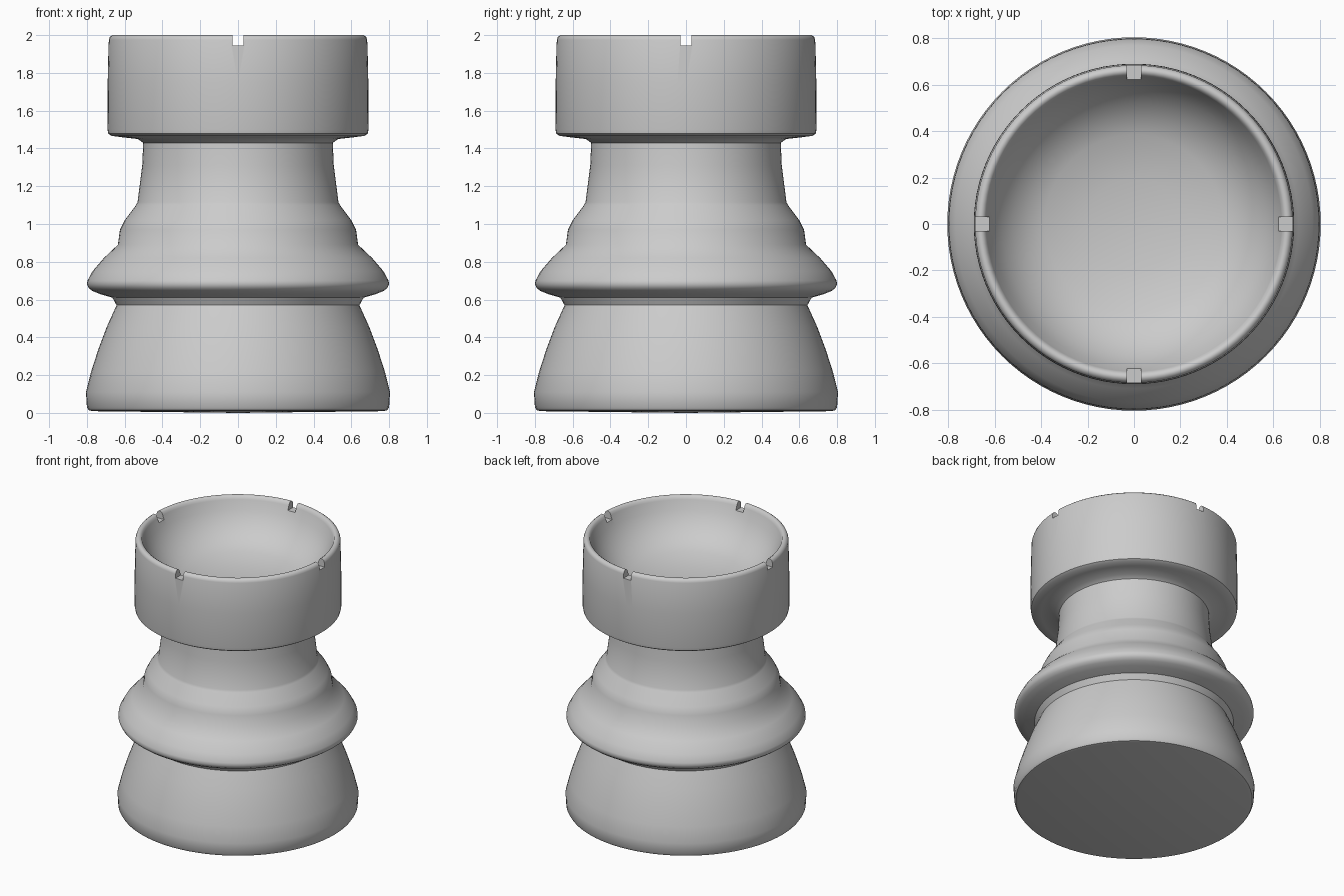
import bpy, bmesh, math
from mathutils import Matrix

if "Cube" in bpy.data.objects:
    bpy.data.objects.remove(bpy.data.objects["Cube"])

SEGMENTS = 96


def lathe(name, profile):
    """Spin a closed (radius, height) profile around z."""
    bm = bmesh.new()
    verts = [bm.verts.new((r, 0, z)) for r, z in profile]
    edges = [bm.edges.new(pair) for pair in zip(verts, verts[1:])]
    bmesh.ops.spin(bm, geom=verts + edges, cent=(0, 0, 0), axis=(0, 0, 1),
                   angle=2 * math.pi, steps=SEGMENTS)
    bmesh.ops.remove_doubles(bm, verts=bm.verts, dist=1e-5)
    bmesh.ops.recalc_face_normals(bm, faces=bm.faces)
    mesh = bpy.data.meshes.new(name)
    bm.to_mesh(mesh)
    bm.free()
    obj = bpy.data.objects.new(name, mesh)
    bpy.context.collection.objects.link(obj)
    return obj


# Flared foot
foot = [(0, 0), (0.77, 0.009), (0.79, 0.014), (0.80, 0.03), (0.805, 0.11),
        (0.777, 0.22), (0.74, 0.335), (0.695, 0.455), (0.643, 0.57)]
# Rounded collar ring and stepped shoulder
collar = [(0.665, 0.61), (0.73, 0.629), (0.77, 0.645), (0.79, 0.66), (0.80, 0.68),
          (0.797, 0.70), (0.77, 0.75), (0.71, 0.82), (0.636, 0.89),
          (0.625, 0.97), (0.60, 1.02), (0.54, 1.10)]
# Tapered neck
neck = [(0.532, 1.115), (0.507, 1.31), (0.502, 1.43), (0.53, 1.45)]
# Drum-shaped head
head = [(0.62, 1.46), (0.67, 1.467), (0.687, 1.478), (0.691, 1.50),
        (0.69, 1.75), (0.685, 1.975), (0.68, 1.99), (0.667, 2.0)]
# Hollow bowl in the top
bowl = [(0.655, 2.0), (0.643, 1.992), (0.636, 1.975), (0.61, 1.91),
        (0.57, 1.845), (0.52, 1.79), (0.46, 1.745), (0.385, 1.71),
        (0.20, 1.675), (0, 1.665)]
rook = lathe("rook_body", foot + collar + neck + head + bowl)

# Four notches through the rim, cut by one cutter
bm = bmesh.new()
for i in range(4):
    bmesh.ops.create_cube(bm, size=1, matrix=Matrix.Rotation(i * math.pi / 2, 4, 'Z')
                          @ Matrix.Translation((0.66, 0, 2.0))
                          @ Matrix.Diagonal((0.16, 0.06, 0.11, 1)))
mesh = bpy.data.meshes.new("notch_cutter")
bm.to_mesh(mesh)
bm.free()
cutter = bpy.data.objects.new("notch_cutter", mesh)
bpy.context.collection.objects.link(cutter)

bpy.context.view_layer.objects.active = rook
rook.select_set(True)
cut = rook.modifiers.new("rim_notches", 'BOOLEAN')
cut.operation = 'DIFFERENCE'
cut.solver = 'EXACT'
cut.object = cutter
bpy.ops.object.modifier_apply(modifier=cut.name)
bpy.data.objects.remove(cutter)
bpy.ops.object.shade_smooth_by_angle(angle=math.radians(40))
